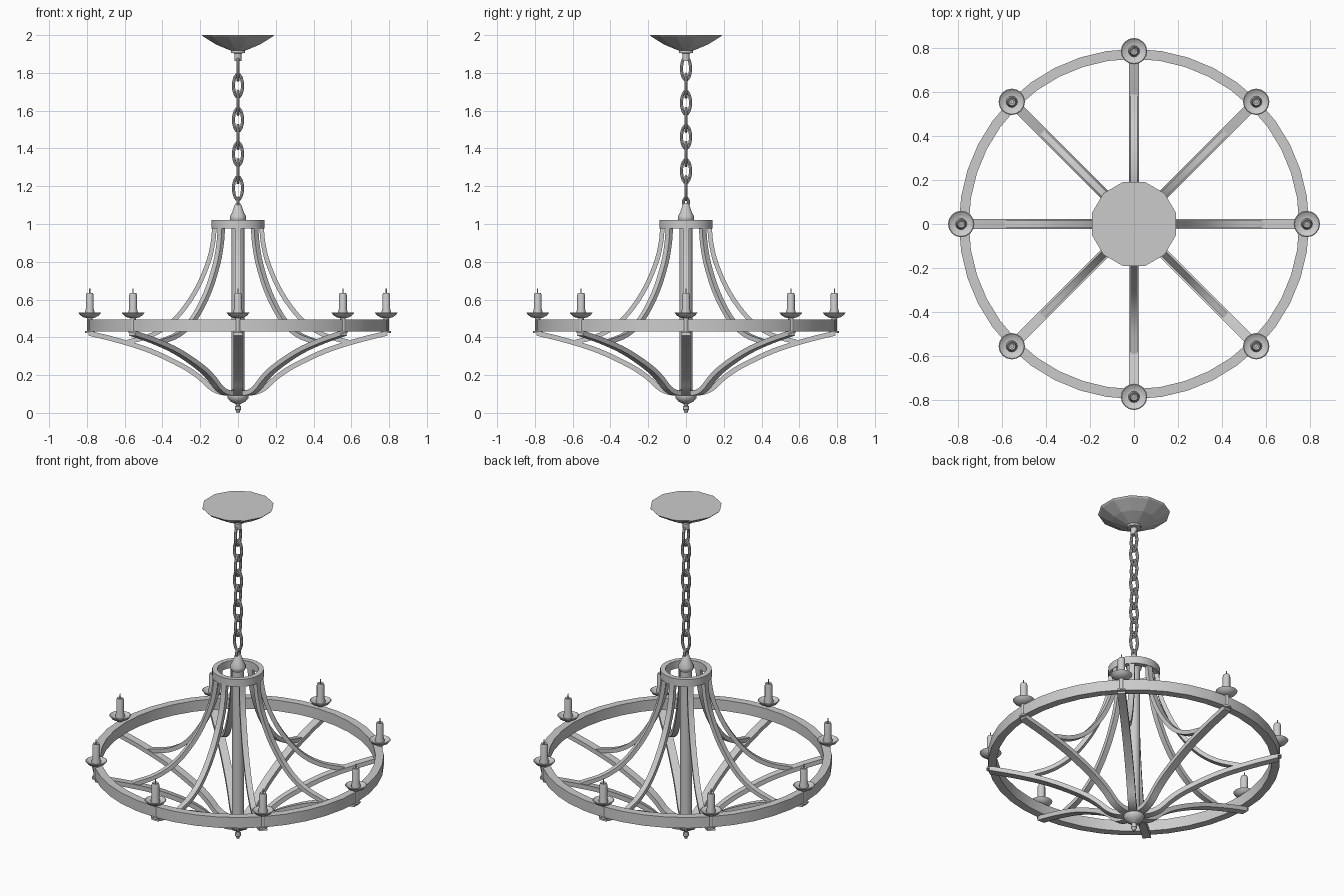
import bpy, bmesh
from math import sin, cos, pi
from mathutils import Vector

if "Cube" in bpy.data.objects:
    bpy.data.objects.remove(bpy.data.objects["Cube"])


def make(name, verts, faces, smooth=True):
    me = bpy.data.meshes.new(name)
    me.from_pydata(verts, [], faces)
    bm = bmesh.new()
    bm.from_mesh(me)
    bmesh.ops.remove_doubles(bm, verts=bm.verts, dist=1e-5)
    bmesh.ops.recalc_face_normals(bm, faces=bm.faces)
    bm.to_mesh(me)
    bm.free()
    ob = bpy.data.objects.new(name, me)
    bpy.context.collection.objects.link(ob)
    if smooth:
        bpy.ops.object.select_all(action='DESELECT')
        ob.select_set(True)
        bpy.context.view_layer.objects.active = ob
        bpy.ops.object.shade_smooth_by_angle(angle=0.6)
    return ob


def lathe(name, prof, n=16, loc=(0, 0), closed=False, turn=0.0, smooth=True):
    """Revolve (r, z) points; closed profiles make hollow rings."""
    verts = [(loc[0] + r * cos(turn + 2 * pi * k / n), loc[1] + r * sin(turn + 2 * pi * k / n), z)
             for k in range(n) for r, z in prof]
    m = len(prof)
    faces = [(k * m + i, (k + 1) % n * m + i, (k + 1) % n * m + (i + 1) % m, k * m + (i + 1) % m)
             for k in range(n) for i in range(m if closed else m - 1)]
    if not closed:
        faces += [tuple(k * m for k in range(n)), tuple(k * m + m - 1 for k in range(n))]
    return make(name, verts, faces, smooth)


def spline(pts, steps=4):
    """Catmull-Rom through (r, z) points."""
    p = [Vector(q) for q in pts]
    p = [2 * p[0] - p[1]] + p + [2 * p[-1] - p[-2]]
    out = []
    for i in range(1, len(p) - 2):
        a, b, c, d = p[i - 1:i + 3]
        for s in range(steps):
            t = s / steps
            out.append(0.5 * (2 * b + (c - a) * t + (2 * a - 5 * b + 4 * c - d) * t * t
                              + (3 * b - a - 3 * c + d) * t ** 3))
    return out + [p[-2]]


def arm(name, pts, width, thick, ang):
    """Flat bar following a curve in a radial plane."""
    path = spline(pts)
    verts, faces = [], []
    for i, p in enumerate(path):
        t = (path[min(i + 1, len(path) - 1)] - path[max(i - 1, 0)]).normalized()
        nrm = Vector((-t.y, t.x))
        for s, w in ((1, 1), (1, -1), (-1, -1), (-1, 1)):
            q = p + nrm * s * thick / 2
            y = w * width / 2
            verts.append((q.x * cos(ang) - y * sin(ang), q.x * sin(ang) + y * cos(ang), q.y))
    for i in range(len(path) - 1):
        for j in range(4):
            a, b = i * 4 + j, i * 4 + (j + 1) % 4
            faces.append((a, b, b + 4, a + 4))
    e = len(verts)
    faces += [(0, 1, 2, 3), (e - 4, e - 3, e - 2, e - 1)]
    make(name, verts, faces)


def link(name, z, half_w, half_h, wire, along_x, n=16, m=8):
    """Oval chain link."""
    verts, faces = [], []
    for k in range(n):
        a = 2 * pi * k / n
        for j in range(m):
            b = 2 * pi * j / m
            u = (half_w + wire * cos(b)) * cos(a)
            h = z + (half_h + wire * cos(b)) * sin(a)
            v = wire * sin(b)
            verts.append((u, v, h) if along_x else (v, u, h))
            faces.append((k * m + j, (k + 1) % n * m + j,
                          (k + 1) % n * m + (j + 1) % m, k * m + (j + 1) % m))
    make(name, verts, faces)


# Ceiling canopy and its stem
lathe("canopy", [(0.197, 2.0), (0.19, 1.992), (0.12, 1.95), (0.045, 1.92), (0.04, 1.918)],
      12, turn=pi / 12, smooth=False)
lathe("canopy_collar", [(0.038, 1.925), (0.038, 1.906), (0.018, 1.903), (0.018, 1.862)], 12)

# Chain
for i in range(8):
    link("chain_link", 1.823 - i * 0.0905, 0.024, 0.061, 0.0085, i % 2 == 1)
link("chain_eye", 1.115, 0.014, 0.022, 0.008, False)

# Centre column with top cap and bottom finial
lathe("column", [(0.034, 1.02), (0.034, 0.10)], 16)
lathe("column_cap", [(0.013, 1.108), (0.018, 1.10), (0.03, 1.065), (0.043, 1.04),
                     (0.043, 1.025), (0.034, 1.01)], 16)
lathe("bottom_finial", [(0.03, 0.125), (0.05, 0.115), (0.058, 0.098), (0.055, 0.078), (0.04, 0.06),
                        (0.018, 0.05), (0.012, 0.046), (0.011, 0.038), (0.017, 0.034),
                        (0.017, 0.018), (0.011, 0.012), (0.008, 0.0)], 16)

# Top ring and main ring
lathe("top_ring", [(0.141, 0.975), (0.141, 1.02), (0.112, 1.02), (0.112, 0.975)], 24, closed=True)
lathe("main_ring", [(0.795, 0.43), (0.795, 0.495), (0.75, 0.495), (0.75, 0.43)], 40, closed=True)

# Eight arms and candles
upper = [(0.125, 0.98), (0.133, 0.90), (0.16, 0.79), (0.23, 0.635), (0.335, 0.495),
         (0.45, 0.415), (0.585, 0.375)]
lower = [(0.79, 0.422), (0.63, 0.382), (0.46, 0.327), (0.29, 0.246), (0.2, 0.185),
         (0.14, 0.13), (0.085, 0.107), (0.03, 0.107)]
for k in range(8):
    a = k * pi / 4
    arm("upper_arm", upper, 0.032, 0.024, a)
    arm("lower_arm", lower, 0.045, 0.026, a)
    c = (0.785 * cos(a), 0.785 * sin(a))
    lathe("candle_washer", [(0.024, 0.434), (0.024, 0.424)], 12, c)
    lathe("candle_cup", [(0.014, 0.43), (0.014, 0.502), (0.03, 0.505), (0.048, 0.515),
                         (0.06, 0.53), (0.056, 0.532), (0.04, 0.522), (0.026, 0.52)], 16, c)
    lathe("candle", [(0.026, 0.515), (0.026, 0.53), (0.021, 0.55), (0.021, 0.622), (0.017, 0.634),
                     (0.01, 0.628)], 12, c)
    lathe("wick", [(0.003, 0.62), (0.003, 0.658)], 6, c)
